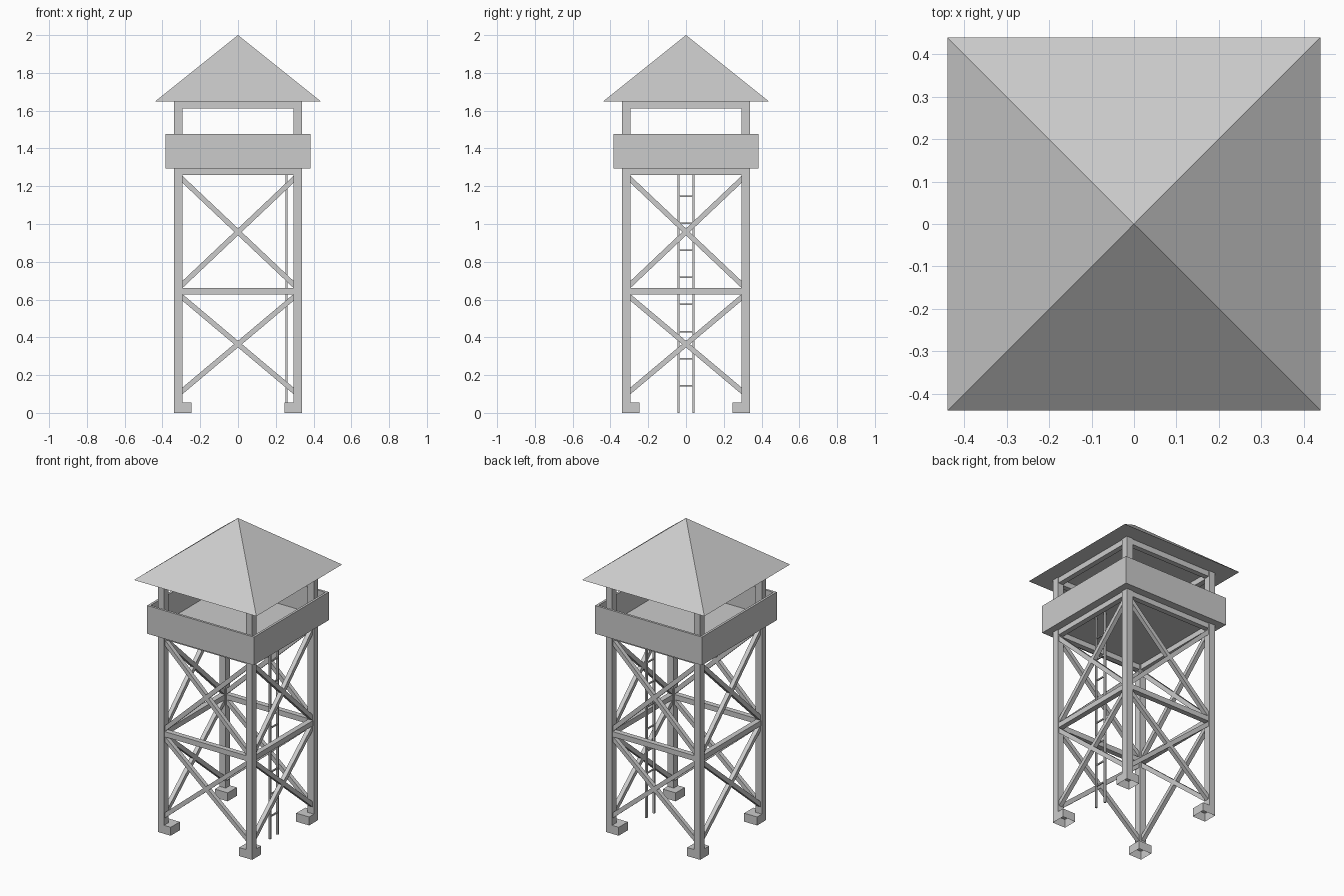
import bpy, bmesh
from math import atan2, hypot, pi, sqrt
from mathutils import Matrix, Vector

if "Cube" in bpy.data.objects:
    bpy.data.objects.remove(bpy.data.objects["Cube"])

P = 0.3165          # post centre offset
PW = 0.045          # post width
IN = P - PW / 2     # inner face of the posts
FLOOR = 1.293       # underside of the cabin floor


def finish(name, bm):
    bmesh.ops.recalc_face_normals(bm, faces=bm.faces)
    mesh = bpy.data.meshes.new(name)
    bm.to_mesh(mesh)
    bm.free()
    obj = bpy.data.objects.new(name, mesh)
    bpy.context.collection.objects.link(obj)
    return obj


def box(bm, lo, hi, xform=Matrix()):
    """Axis-aligned box between two corners, then transformed."""
    lo, hi = Vector(lo), Vector(hi)
    m = Matrix.Translation((lo + hi) / 2) @ Matrix.Diagonal((*(hi - lo), 1))
    return bmesh.ops.create_cube(bm, size=1, matrix=xform @ m)["verts"]


def brace(bm, z0, z1, xform, w=0.027):
    """Diagonal bar in the front plane, its ends cut upright at the posts."""
    h = w / 2 * hypot(2 * IN, z1 - z0) / (2 * IN)
    verts = box(bm, (-IN, -P - w / 2, -h), (IN, -P + w / 2, h))
    for v in verts:
        v.co.z += z0 if v.co.x < 0 else z1
        v.co = xform @ v.co


turns = [Matrix.Rotation(i * pi / 2, 4, 'Z') for i in range(4)]

# Corner posts
bm = bmesh.new()
for t in turns:
    box(bm, (IN, -IN - PW, 0.055), (IN + PW, -IN, 1.648), t)
finish("corner_posts", bm)

# Feet: outer faces flush with the posts, open underneath
bm = bmesh.new()
for t in turns:
    box(bm, (0.246, -IN - PW, 0), (IN + PW, -0.246, 0.055), t)
bottom = [f for f in bm.faces if all(v.co.z < 1e-4 for v in f.verts)]
bmesh.ops.delete(bm, geom=bottom, context='FACES_ONLY')
finish("feet", bm)

# Horizontal beams between the posts
for name, z0, z1 in (("middle_beams", 0.628, 0.662),
                     ("floor_beams", 1.259, FLOOR),
                     ("roof_beams", 1.612, 1.648)):
    bm = bmesh.new()
    for t in turns:
        box(bm, (-IN, -P - 0.017, z0), (IN, -P + 0.017, z1), t)
    finish(name, bm)

# Crossed braces, two tiers on each side
bm = bmesh.new()
for t in turns:
    for low, high in ((0.117, 0.611), (0.680, 1.236)):
        brace(bm, low, high, t)
        brace(bm, high, low, t)
finish("cross_braces", bm)

# Cabin floor
bm = bmesh.new()
box(bm, (-0.37, -0.37, FLOOR), (0.37, 0.37, FLOOR + 0.02))
finish("cabin_floor", bm)

# Parapet walls around the cabin
bm = bmesh.new()
for t in turns:
    box(bm, (-0.384, -0.384, FLOOR), (0.369, -0.369, 1.476), t)
finish("parapet", bm)

# Pyramid roof
bm = bmesh.new()
bmesh.ops.create_cone(bm, cap_ends=True, segments=4, radius1=0.44 * sqrt(2),
                      radius2=0, depth=0.352,
                      matrix=Matrix.Translation((0, 0, 1.824)) @ Matrix.Rotation(pi / 4, 4, 'Z'))
bmesh.ops.remove_doubles(bm, verts=bm.verts, dist=1e-4)
finish("roof", bm)

# Ladder inside the right-hand side
bm = bmesh.new()
for y in (-0.040, 0.040):
    box(bm, (0.251, y - 0.006, 0), (0.263, y + 0.006, FLOOR))
for i in range(1, 9):
    z = i * 0.1435
    box(bm, (0.253, -0.036, z - 0.004), (0.261, 0.036, z + 0.004))
finish("ladder", bm)
